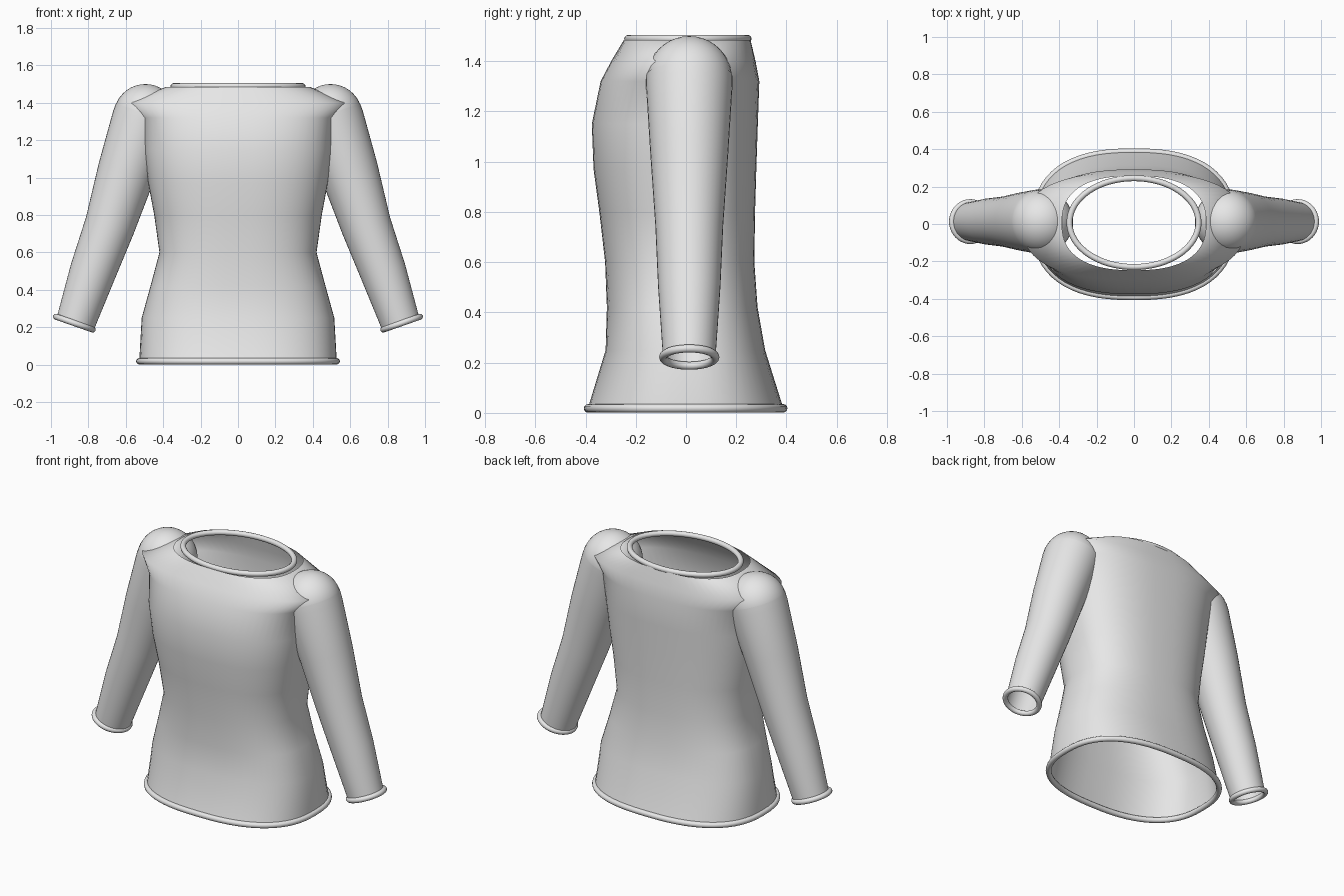
import bpy, bmesh, math
from mathutils import Vector, Matrix

if "Cube" in bpy.data.objects:
    bpy.data.objects.remove(bpy.data.objects["Cube"])

fabric = bpy.data.materials.new("light_grey_fabric")
fabric.diffuse_color = (0.8, 0.8, 0.8, 1)
fabric.use_nodes = True
fabric.node_tree.nodes["Principled BSDF"].inputs["Base Color"].default_value = fabric.diffuse_color


def finish(name, bm):
    """Turn a bmesh into a smooth shaded object."""
    bmesh.ops.recalc_face_normals(bm, faces=bm.faces)
    mesh = bpy.data.meshes.new(name)
    bm.to_mesh(mesh)
    bm.free()
    mesh.materials.append(fabric)
    for p in mesh.polygons:
        p.use_smooth = True
    ob = bpy.data.objects.new(name, mesh)
    bpy.context.scene.collection.objects.link(ob)
    return ob


def loft(name, rings, closed=False):
    """Skin a list of point loops; closed also joins the last to the first."""
    bm = bmesh.new()
    loops = [[bm.verts.new(p) for p in ring] for ring in rings]
    pairs = list(zip(loops, loops[1:]))
    if closed:
        pairs.append((loops[-1], loops[0]))
    for a, b in pairs:
        n = len(a)
        for i in range(n):
            j = (i + 1) % n
            bm.faces.new((a[i], a[j], b[j], b[i]))
    return finish(name, bm)


def oval(z, half, front, back, power, n=64):
    """Rounded oval cross-section at height z."""
    mid, depth = (front + back) / 2, (back - front) / 2
    pts = []
    for i in range(n):
        t = 2 * math.pi * i / n
        c, s = math.cos(t), math.sin(t)
        pts.append(Vector((math.copysign(abs(c) ** (2 / power), c) * half,
                           mid + math.copysign(abs(s) ** (2 / power), s) * depth, z)))
    return pts


def piping(name, path, axis, r, sides=12):
    """Round trim around a flat closed path with the given normal."""
    n = len(path)
    rings = []
    for i, p in enumerate(path):
        tangent = (path[(i + 1) % n] - path[i - 1]).normalized()
        out = tangent.cross(axis)
        rings.append([p + (out * math.cos(a) + axis * math.sin(a)) * r
                      for a in (2 * math.pi * k / sides for k in range(sides))])
    return loft(name, rings, closed=True)


# Body: height, half width, front y, back y
body = [
    (0.02, 0.528, -0.39, 0.387),
    (0.25, 0.515, -0.32, 0.315),
    (0.42, 0.468, -0.315, 0.285),
    (0.60, 0.420, -0.322, 0.272),
    (0.80, 0.448, -0.345, 0.275),
    (0.97, 0.480, -0.368, 0.28),
    (1.15, 0.505, -0.375, 0.286),
    (1.32, 0.525, -0.34, 0.292),
    (1.40, 0.595, -0.298, 0.277),
    (1.485, 0.385, -0.247, 0.257),
]
loft("torso", [oval(*row, 2.5) for row in body])

# Trim at hem and neck
up = Vector((0, 0, 1))
piping("hem_band", oval(0.018, 0.528, -0.39, 0.387, 2.5), up, 0.017)
piping("neck_band", oval(1.489, 0.345, -0.23, 0.245, 2), up, 0.016)

# Sleeve centre line: x, z, radius (from shoulder to wrist)
arm = [
    (0.490, 1.34, 0.172),
    (0.505, 1.30, 0.172),
    (0.597, 1.03, 0.155),
    (0.685, 0.745, 0.135),
    (0.775, 0.50, 0.124),
    (0.868, 0.225, 0.105),
]
arm_y = 0.013
slant = Vector((-0.33, 0, 0.944)).normalized()


def cuff_ring(x, z, r, side, n=40):
    """Circle square to the sleeve direction."""
    axis = Vector((slant.x * side, 0, slant.z))
    u = Vector((axis.z, 0, -axis.x))
    v = Vector((0, 1, 0))
    centre = Vector((x * side, arm_y, z))
    return [centre + (u * math.cos(t) + v * math.sin(t)) * r
            for t in (2 * math.pi * k / n for k in range(n))], axis


for side, label in ((-1, "right"), (1, "left")):
    loft(label + "_sleeve", [cuff_ring(x, z, r, side)[0] for x, z, r in arm])
    path, axis = cuff_ring(0.875, 0.222, 0.104, side)
    piping(label + "_cuff", path, axis, 0.016)
    # Rounded shoulder cap
    bm = bmesh.new()
    bmesh.ops.create_uvsphere(bm, u_segments=32, v_segments=20, radius=0.17,
                              matrix=Matrix.Translation((0.495 * side, arm_y, 1.33)))
    finish(label + "_shoulder_cap", bm)
